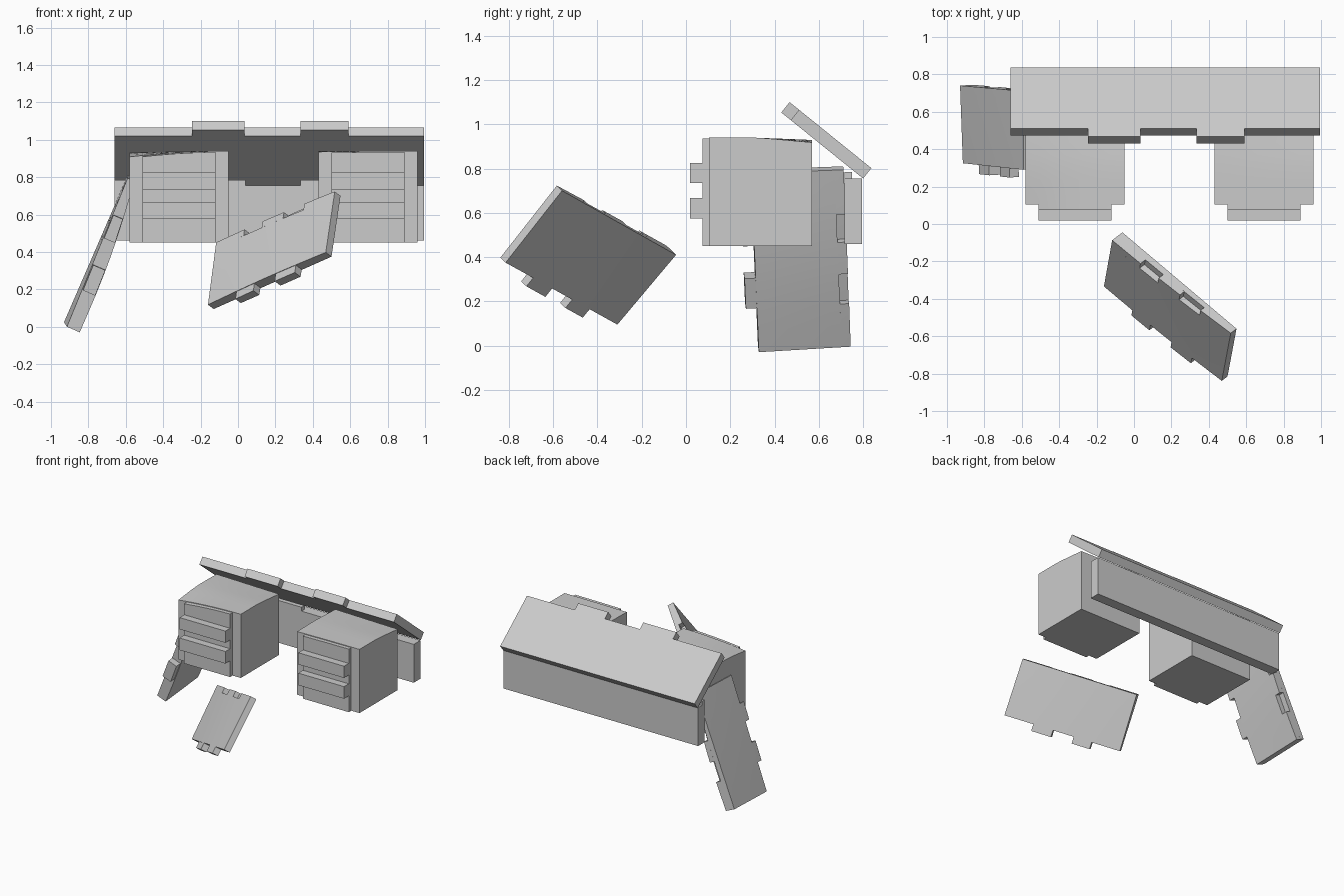
import bpy, bmesh, math
from mathutils import Vector

if "Cube" in bpy.data.objects:
    bpy.data.objects.remove(bpy.data.objects["Cube"])

TABS = [(0.25, 0.42), (0.60, 0.755)]      # tab positions along every joint


def add_block(bm, u, v, w, fn, cuts=0):
    """Add a box over the (u, v, w) ranges, shaped by fn."""
    part = bmesh.new()
    bmesh.ops.create_cube(part, size=1)
    if cuts:
        bmesh.ops.subdivide_edges(part, edges=part.edges[:], cuts=cuts, use_grid_fill=True)
    for p in part.verts:
        a, b, c = (t + 0.5 for t in p.co)
        p.co = fn(u[0] + (u[1] - u[0]) * a, v[0] + (v[1] - v[0]) * b, w[0] + (w[1] - w[0]) * c)
    bmesh.ops.recalc_face_normals(part, faces=part.faces[:])
    tmp = bpy.data.meshes.new("tmp")
    part.to_mesh(tmp)
    part.free()
    bm.from_mesh(tmp)
    bpy.data.meshes.remove(tmp)


def finish(bm, name, smooth=False):
    me = bpy.data.meshes.new(name)
    bm.to_mesh(me)
    bm.free()
    ob = bpy.data.objects.new(name, me)
    bpy.context.collection.objects.link(ob)
    if smooth:
        bpy.ops.object.select_all(action='DESELECT')
        bpy.context.view_layer.objects.active = ob
        ob.select_set(True)
        bpy.ops.object.shade_smooth_by_angle(angle=math.radians(30))
    return ob


def straight(x, y, z):
    return Vector((x, y, z))


# Tilted desk top with two tabs on its raised edge
def tilt(x, s, w):
    return Vector((x, 0.80 - 0.778 * s + 0.628 * w, 0.755 + 0.628 * s + 0.778 * w))


X0, X1 = -0.66, 0.995
bm = bmesh.new()
add_block(bm, (X0, X1), (0, 0.42), (0, 0.06), tilt)
for a, b in TABS:
    add_block(bm, (X0 + (X1 - X0) * a, X0 + (X1 - X0) * b), (0.42, 0.475), (0, 0.06), tilt)
finish(bm, "desk_top")

# Back board, with tongues along its upper edge
bm = bmesh.new()
add_block(bm, (X0, X1), (0.715, 0.795), (0.46, 0.755), straight)
for a, b in ((X0, -0.24), (-0.24, 0.04), (0.335, 0.585)):
    add_block(bm, (a, b), (0.715, 0.75), (0.755, 0.785), straight)
finish(bm, "back_board")


# Drawer pedestals with gently warped tops
def pedestal(name, cx, droop):
    def warp(x, y, z):
        k = max(0, (z - 0.45) / 0.49)
        if k > 0.7:
            f = (x - cx) / 0.53 + 0.5
            g = (y - 0.08) / 0.49
            sag = 0.022 * max(0, g - 0.5) * 2 * (0.5 + 0.5 * f)
            sag += droop * (1 - f) ** 2 * (1 - g) ** 2
            z -= sag * (k - 0.7) / 0.3
        return Vector((x, y, z))
    bm = bmesh.new()
    add_block(bm, (cx - 0.265, cx + 0.265), (0.105, 0.57), (0.45, 0.94), warp, 6)
    add_block(bm, (cx - 0.195, cx + 0.195), (0.075, 0.105), (0.45, 0.935), warp, 6)
    for lo, hi in ((0.575, 0.668), (0.735, 0.825)):
        add_block(bm, (cx - 0.195, cx + 0.195), (0.018, 0.075), (lo, hi), straight)
    finish(bm, name, True)


pedestal("left_drawer_pedestal", -0.315, 0.035)
pedestal("right_drawer_pedestal", 0.695, 0.005)


# Loose side panels: flat on one face, bowed on the other
def side_panel(name, corners, thick, bulge):
    p00, p10, p11, p01 = map(Vector, corners)
    n = (p10 - p00).cross(p01 - p00).normalized()

    def fn(u, v, w):
        p = (p00 * (1 - u) + p10 * u) * (1 - v) + (p01 * (1 - u) + p11 * u) * v
        t = (thick[0] * (1 - u) + thick[1] * u) * (1 - v) + (thick[3] * (1 - u) + thick[2] * u) * v
        return p + n * w * (t + bulge * math.sin(math.pi * u))

    bm = bmesh.new()
    add_block(bm, (0, 1), (0.1, 1), (0, 1), fn, 7)
    add_block(bm, (0, 1), (0, 0.1), (0, 0.5), fn, 7)
    edges = [0] + [t for tab in TABS for t in tab] + [1]
    for a, b in zip(edges[::2], edges[1::2]):        # lands between the notches
        add_block(bm, (a, b), (0, 0.1), (0.5, 1), fn, 2)
    for a, b in TABS:                                # projecting tabs
        add_block(bm, (a, b), (1, 1.12), (0.05, 0.95), fn)
    finish(bm, name, True)


side_panel("leaning_side_panel",
           [(-0.93, 0.74, 0.025), (-0.59, 0.71, 0.81), (-0.59, 0.29, 0.795), (-0.915, 0.325, 0.0)],
           (0.075, 0.04, 0.04, 0.075), 0.018)
side_panel("fallen_side_panel",
           [(0.548, -0.56, 0.70), (-0.062, -0.045, 0.41), (-0.13, -0.31, 0.095), (0.50, -0.815, 0.375)],
           (0.045, 0.08, 0.045, 0.045), 0.008)
